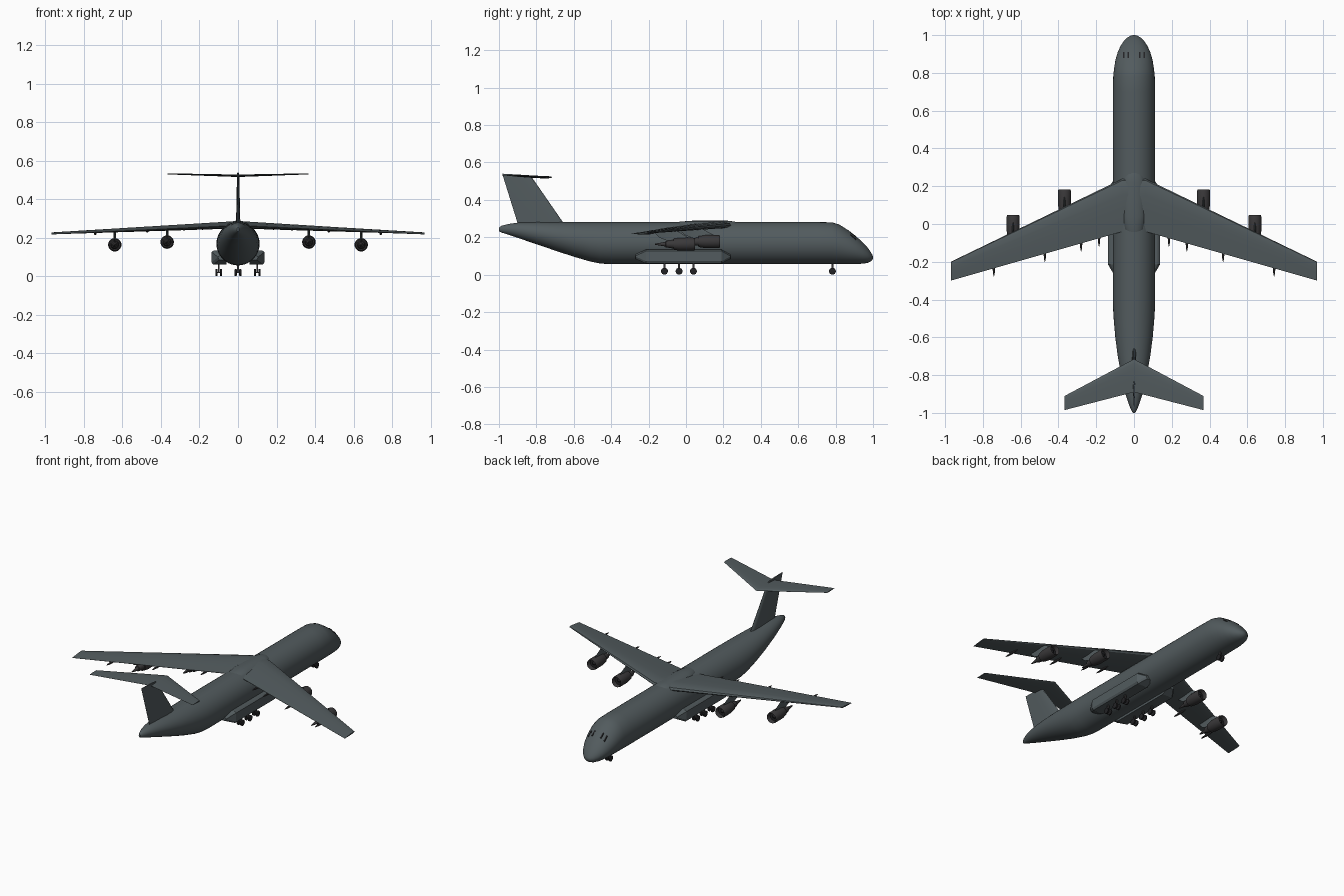
import bpy, bmesh, math
from mathutils import Vector

if "Cube" in bpy.data.objects:
    bpy.data.objects.remove(bpy.data.objects["Cube"])


def material(name, rgb):
    m = bpy.data.materials.new(name)
    m.diffuse_color = (*rgb, 1)
    m.use_nodes = True
    m.node_tree.nodes["Principled BSDF"].inputs["Base Color"].default_value = m.diffuse_color
    return m


GREY = material("hull grey", (0.085, 0.105, 0.112))
ENGINE = material("engine grey", (0.042, 0.040, 0.042))
BLACK = material("rubber black", (0.016, 0.016, 0.018))


def finish(name, bm, mats, angle=35):
    bmesh.ops.recalc_face_normals(bm, faces=bm.faces)
    mesh = bpy.data.meshes.new(name)
    bm.to_mesh(mesh)
    bm.free()
    for m in mats:
        mesh.materials.append(m)
    ob = bpy.data.objects.new(name, mesh)
    bpy.context.collection.objects.link(ob)
    bpy.ops.object.select_all(action='DESELECT')
    ob.select_set(True)
    bpy.context.view_layer.objects.active = ob
    bpy.ops.object.shade_smooth_by_angle(angle=math.radians(angle))
    return ob


def loft(name, rings, mats, angle=35, dark_rings=()):
    """Skin a list of equal-length point rings and cap both ends."""
    bm = bmesh.new()
    vs = [[bm.verts.new(p) for p in ring] for ring in rings]
    n = len(vs[0])
    for k in range(len(vs) - 1):
        for i in range(n):
            j = (i + 1) % n
            f = bm.faces.new((vs[k][i], vs[k][j], vs[k + 1][j], vs[k + 1][i]))
            f.material_index = 1 if k in dark_rings else 0
    bm.faces.new(vs[0])
    bm.faces.new(vs[-1])
    return finish(name, bm, mats, angle)


def oval(cx, y, cz, rx, rz, n):
    return [(cx + rx * math.cos(2 * math.pi * i / n), y,
             cz + rz * math.sin(2 * math.pi * i / n)) for i in range(n)]


def lathe_y(name, x, y0, z, profile, mats, n=20, **kw):
    return loft(name, [oval(x, y0 + dy, z, r, r, n) for dy, r in profile], mats, **kw)


def box(name, lo, hi, mat):
    (x0, y0, z0), (x1, y1, z1) = lo, hi
    return loft(name, [[(x0, y0, z), (x1, y0, z), (x1, y1, z), (x0, y1, z)]
                       for z in (z0, z1)], [mat])


# Airfoil outline: chord fraction from the leading edge, thickness fraction
FOIL = [(0, 0), (.03, .28), (.12, .46), (.3, .5), (.6, .34), (1, .03),
        (1, -.03), (.6, -.3), (.3, -.42), (.12, -.36), (.03, -.22)]


def wing(name, stations, mat):
    """Stations: x, leading y, trailing y, leading z, trailing z, thickness."""
    rings = []
    for x, yl, yt, zl, zt, t in stations:
        rings.append([(x, yl + (yt - yl) * c, zl + (zt - zl) * c + t * h) for c, h in FOIL])
    return loft(name, rings, [mat], 30)


def both_sides(half):
    return [(-s[0], *s[1:]) for s in reversed(half) if s[0] > 0] + half


# Fuselage: y, bottom z, top z, half width
HULL = [(-1.0, .232, .252, .006), (-.985, .225, .262, .015), (-.95, .214, .271, .029),
        (-.9, .197, .278, .045), (-.8, .163, .281, .068), (-.7, .129, .281, .086),
        (-.6, .096, .281, .099), (-.51, .070, .281, .107), (-.46, .060, .281, .110),
        (-.40, .056, .281, .112), (.70, .056, .281, .112), (.78, .056, .280, .110),
        (.82, .056, .268, .106), (.87, .056, .236, .098), (.91, .057, .205, .086),
        (.945, .059, .172, .070), (.97, .063, .146, .053), (.988, .071, .121, .034),
        (.997, .080, .105, .017), (1.0, .088, .097, .005)]
loft("fuselage", [oval(0, y, (a + b) / 2, w, (b - a) / 2, 40) for y, a, b, w in HULL], [GREY], 40)


def hull_top(x, y):
    for p, q in zip(HULL, HULL[1:]):
        if p[0] <= y <= q[0]:
            t = (y - p[0]) / (q[0] - p[0])
            a, b, w = (p[i] + (q[i] - p[i]) * t for i in (1, 2, 3))
            return (a + b) / 2 + (b - a) / 2 * math.sqrt(max(0, 1 - (x / w) ** 2))


# Cockpit window strips lying on the nose
for i, x in enumerate((-.055, -.03, .03, .055)):
    rings = [[(x - .004, y, hull_top(x, y) - .004), (x + .004, y, hull_top(x, y) - .004),
              (x + .004, y, hull_top(x, y) + .003), (x - .004, y, hull_top(x, y) + .003)]
             for y in (.880, .895, .910)]
    loft(f"cockpit_window_{i}", rings, [BLACK])

# Main wing and the fairing over its centre
wing("main_wing", both_sides([(0, .24, -.04, .266, .262, .042),
                              (.06, .24, -.04, .264, .260, .040),
                              (.97, -.2, -.3, .224, .217, .009)]), GREY)
loft("wing_centre_fairing", [oval(0, y, .255, w, h, 20) for y, w, h in
     ((-.07, .02, .02), (-.03, .055, .029), (.04, .062, .034), (.22, .062, .034),
      (.26, .05, .029), (.29, .02, .02))], [GREY])

# T-tail
FIN = [(.25, -.635, -.89, .026), (.281, -.658, -.902, .024), (.515, -.82, -.975, .013),
       (.532, -.84, -.982, .010)]
loft("tail_fin", [[(h * t, yl + (yt - yl) * c, z + (.008 * c if z > .52 else 0))
                   for c, h in FOIL] for z, yl, yt, t in FIN], [GREY], 30)
wing("tailplane", both_sides([(0, -.715, -.89, .520, .523, .014),
                              (.367, -.91, -.985, .531, .532, .006)]), GREY)

# Engine profile: offset behind the lip, radius
NACELLE = [(-.012, .001), (-.028, .011), (-.028, .028), (-.003, .030), (0, .032), (-.012, .035),
           (-.08, .035), (-.115, .029), (-.115, .023), (-.155, .017), (-.157, .012), (-.213, .003)]

for s, side in ((-1, "left"), (1, "right")):
    # Engines and pylons
    for tag, x, y0, z, lead in (("inner", .368, .183, .177, .09), ("outer", .64, .047, .163, -.04)):
        lathe_y(f"{tag}_engine_{side}", s * x, y0, z, NACELLE, [ENGINE, BLACK], dark_rings=(0, 1))
        top = .266 - .043 * (x - .06) / .91 - .003
        rings = []
        for zz, ya, yb in ((z + .02, y0 - .03, y0 - .15), (z + .036, y0 - .035, y0 - .19),
                           (top, lead - .01, lead - .14)):
            rings.append([(s * x, ya, zz), (s * x - .006, ya - .03, zz),
                          (s * x, yb, zz), (s * x + .006, ya - .03, zz)])
        loft(f"{tag}_pylon_{side}", rings, [GREY])

    # Flap track fairings under the trailing edge
    for i, x in enumerate((.185, .28, .472, .742)):
        ye = -.04 - .26 * (x - .06) / .91 - .043
        z = .257 - .043 * (x - .06) / .91 - .004
        lathe_y(f"flap_fairing_{side}_{i}", s * x, ye, z,
                [(0, .001), (.02, .005), (.05, .007), (.08, .006), (.11, .001)], [ENGINE], n=8)

    # Landing gear sponson with tapered ends
    rings = []
    for y, x1, z0, z1 in ((-.27, .105, .085, .108), (-.215, .137, .060, .134),
                          (.19, .137, .060, .134), (.237, .105, .085, .108)):
        rings.append([(s * .06, y, z0), (s * (x1 - .008), y, z0), (s * x1, y, z0 + .012),
                      (s * x1, y, z1 - .008), (s * (x1 - .012), y, z1), (s * .06, y, z1)])
    loft(f"gear_sponson_{side}", rings, [GREY], 20)


# Landing gear: a strut, an axle and a pair of wheels
def gear(name, x, y):
    box(name + "_strut", (x - .005, y - .005, .018), (x + .005, y + .005, .075), ENGINE)
    box(name + "_axle", (x - .012, y - .003, .016), (x + .012, y + .003, .022), ENGINE)
    for k in (-1, 1):
        rings = []
        for dx, r in ((-.006, .014), (-.004, .0185), (.004, .0185), (.006, .014)):
            rings.append([(x + k * .012 + dx, y + r * math.cos(a * math.pi / 8),
                           .0185 + r * math.sin(a * math.pi / 8)) for a in range(16)])
        loft(f"{name}_wheel_{'a' if k < 0 else 'b'}", rings, [BLACK])


gear("nose_gear", 0, .783)
for s, side in ((-1, "left"), (1, "right")):
    for i, y in enumerate((-.115, -.037, .04)):
        gear(f"main_gear_{side}_{i}", s * .1, y)
